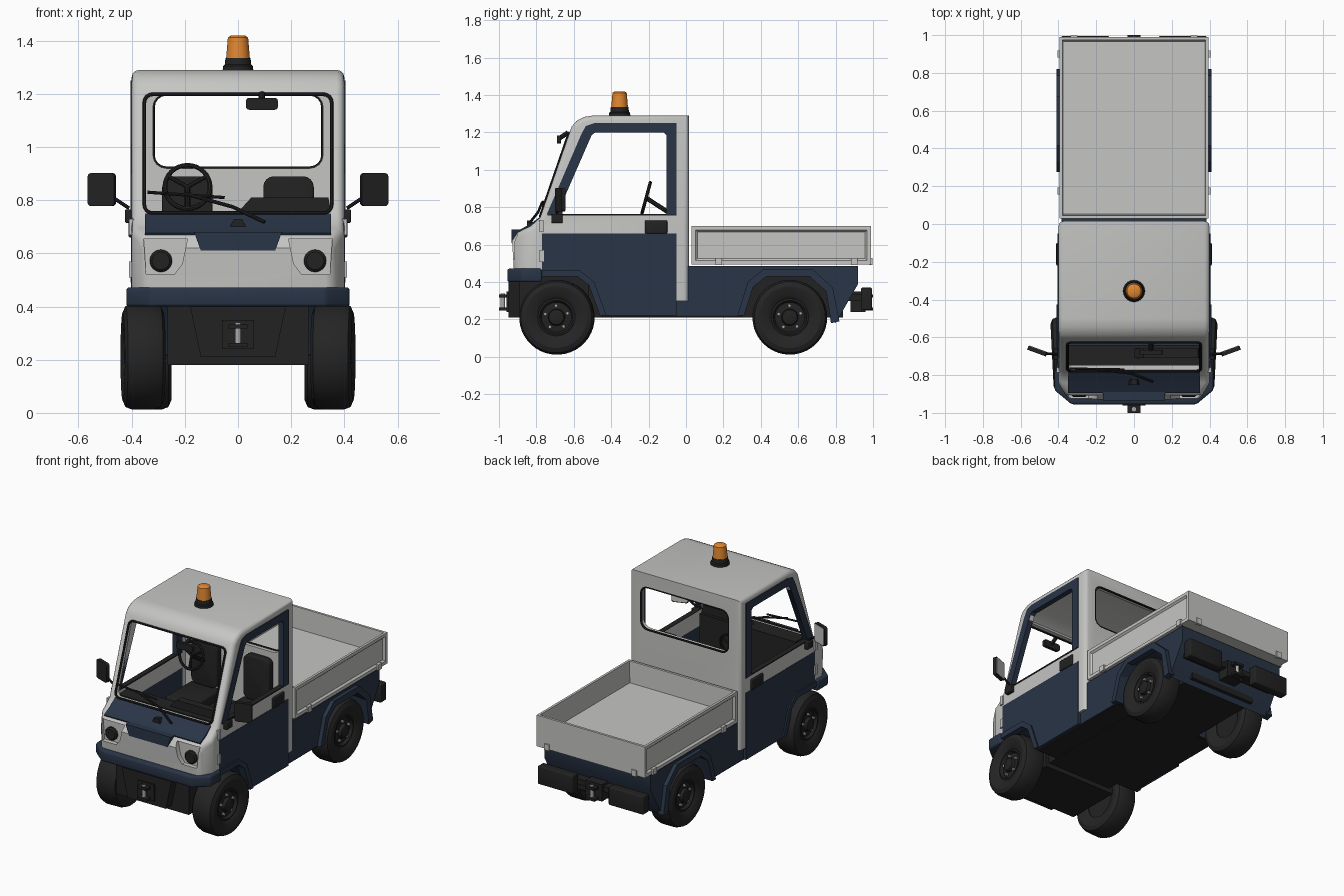
import bpy, bmesh, math
from mathutils import Matrix, Vector

if "Cube" in bpy.data.objects:
    bpy.data.objects.remove(bpy.data.objects["Cube"])

def mat(name, *c):
    m = bpy.data.materials.new(name)
    m.diffuse_color = (*c, 1)
    m.use_nodes = True
    m.node_tree.nodes["Principled BSDF"].inputs["Base Color"].default_value = m.diffuse_color
    return m

GREY = mat("light_grey_paint", 0.56, 0.56, 0.55)
BLUE = mat("navy_paint", 0.022, 0.035, 0.062)
BLACK = mat("black_plastic", 0.016, 0.016, 0.016)
RUBBER = mat("tyre_rubber", 0.018, 0.018, 0.018)
AMBER = mat("amber_lens", 0.75, 0.24, 0.03)
METAL = mat("bare_metal", 0.4, 0.4, 0.4)

def finish(name, bm, m):
    bmesh.ops.recalc_face_normals(bm, faces=bm.faces)
    me = bpy.data.meshes.new(name)
    bm.to_mesh(me)
    bm.free()
    if m:
        me.materials.append(m)
    o = bpy.data.objects.new(name, me)
    bpy.context.collection.objects.link(o)
    return o

def round_edges(bm, edges, r, seg=3):
    bmesh.ops.bevel(bm, geom=edges, offset=r, segments=seg, profile=0.5,
                    affect='EDGES', clamp_overlap=False)

def prism_bm(pts, axis, a, b):
    put = {'x': lambda p, d: (d, p[0], p[1]), 'y': lambda p, d: (p[0], d, p[1]),
           'z': lambda p, d: (p[0], p[1], d)}[axis]
    bm = bmesh.new()
    lo = [bm.verts.new(put(p, a)) for p in pts]
    hi = [bm.verts.new(put(p, b)) for p in pts]
    bm.faces.new(lo)
    bm.faces.new(hi)
    for i in range(len(pts)):
        j = (i + 1) % len(pts)
        bm.faces.new((lo[i], lo[j], hi[j], hi[i]))
    bmesh.ops.recalc_face_normals(bm, faces=bm.faces)
    return bm

def prism(name, pts, axis, a, b, m=None, r=0):
    bm = prism_bm(pts, axis, a, b)
    if r:
        round_edges(bm, [e for e in bm.edges if e.calc_face_angle(0) > 0.5], r)
    return finish(name, bm, m)

def box(name, x, y, z, m, r=0):
    return prism(name, [(x[0], y[0]), (x[1], y[0]), (x[1], y[1]), (x[0], y[1])], 'z', z[0], z[1], m, r)

def rrect(x0, x1, z0, z1, r, n=5):
    pts = []
    for cx, cz, a0 in ((x1-r, z1-r, 0), (x0+r, z1-r, 90), (x0+r, z0+r, 180), (x1-r, z0+r, 270)):
        for i in range(n):
            a = math.radians(a0 + 90*i/(n-1))
            pts.append((cx + r*math.cos(a), cz + r*math.sin(a)))
    return pts

def lathe(name, pts, m, loc, axis=(0, 0, 1), seg=32):
    bm = bmesh.new()
    q = Vector((0, 0, 1)).rotation_difference(Vector(axis))
    rings = []
    for r, h in pts:
        rings.append([bm.verts.new(q @ Vector((r*math.cos(2*math.pi*i/seg), r*math.sin(2*math.pi*i/seg), h))
                                   + Vector(loc)) for i in range(seg)])
    for A, B in zip(rings, rings[1:]):
        for i in range(seg):
            j = (i+1) % seg
            bm.faces.new((A[i], A[j], B[j], B[i]))
    bm.faces.new(rings[0])
    bm.faces.new(rings[-1])
    return finish(name, bm, m)

def tube(name, pts, r, m, cyclic=False):
    cu = bpy.data.curves.new(name, 'CURVE')
    cu.dimensions = '3D'
    cu.bevel_depth, cu.bevel_resolution, cu.use_fill_caps = r, 2, True
    s = cu.splines.new('POLY')
    s.points.add(len(pts)-1)
    for p, c in zip(s.points, pts):
        p.co = (*c, 1)
    s.use_cyclic_u = cyclic
    tmp = bpy.data.objects.new(name + "_path", cu)
    bpy.context.collection.objects.link(tmp)
    me = bpy.data.meshes.new_from_object(tmp.evaluated_get(bpy.context.evaluated_depsgraph_get()))
    bpy.data.objects.remove(tmp)
    me.materials.clear()
    me.materials.append(m)
    bpy.context.collection.objects.link(bpy.data.objects.new(name, me))

def cut(o, cutters):
    for c in cutters:
        md = o.modifiers.new("cut", 'BOOLEAN')
        md.operation, md.solver, md.object = 'DIFFERENCE', 'EXACT', c
        c.hide_render = True
    me = bpy.data.meshes.new_from_object(o.evaluated_get(bpy.context.evaluated_depsgraph_get()))
    o.modifiers.clear()
    o.data = me

# cab shell: side profile with rounded sides, tapered nose, then hollowed and windows cut
bm = prism_bm([(0.015, 0.30), (0.015, 1.29), (-0.50, 1.29), (-0.545, 1.283), (-0.585, 1.262), (-0.612, 1.23), (-0.78, 0.745),
               (-0.83, 0.70), (-0.90, 0.665), (-0.93, 0.62), (-0.92, 0.46), (-0.77, 0.46), (-0.77, 0.66),
               (-0.05, 0.66), (-0.05, 0.30)], 'x', -0.40, 0.40)
edges = []
for e in bm.edges:
    a, b = e.verts[0].co, e.verts[1].co
    mid = (a + b)/2
    if a.x*b.x > 0 and (mid.z > 0.665 or (mid.y < -0.85 and mid.z > 0.47)):
        edges.append(e)
round_edges(bm, edges, 0.028)
bmesh.ops.bisect_plane(bm, geom=bm.verts[:] + bm.edges[:] + bm.faces[:], plane_co=(0, -0.84, 0), plane_no=(0, 1, 0))
for v in bm.verts:
    if v.co.y < -0.841:
        v.co.x *= 1 - (-0.84 - v.co.y)*1.4
cab = finish("cab_shell", bm, GREY)
cavity = prism("cab_cavity_cutter", [(-0.02, 0.28), (-0.02, 1.26), (-0.50, 1.26), (-0.59, 1.21), (-0.745, 0.745),
               (-0.745, 0.46), (-0.45, 0.46), (-0.45, 0.28)], 'x', -0.37, 0.37)
cutters = [cavity,
    prism("side_window_cutter", [(-0.70, 0.762), (-0.10, 0.762), (-0.10, 1.205), (-0.495, 1.205)], 'x', -1, 1),
    prism("windscreen_cutter", rrect(-0.352, 0.352, 0.75, 1.2, 0.03), 'y', -1, -0.55),
    prism("rear_window_cutter", rrect(-0.32, 0.32, 0.92, 1.2, 0.05), 'y', -0.1, 0.1)]
for s in (1, -1):
    cutters.append(prism("headlight_recess_cutter", [(s*x, z) for x, z in
                   ((0.19, 0.655), (0.21, 0.56), (0.24, 0.52), (0.345, 0.52), (0.355, 0.655))], 'y', -1.1, -0.895))
cut(cab, cutters)

# lower cab body, hollow inside
body = prism("lower_cab_body", [(-0.77, 0.66), (-0.05, 0.66), (-0.05, 0.22), (-0.46, 0.22), (-0.52, 0.39),
             (-0.58, 0.44), (-0.77, 0.44)], 'x', -0.402, 0.402, BLUE)
cut(body, [cavity])
for c in cutters:
    bpy.data.objects.remove(c)
box("cab_floor", (-0.37, 0.37), (-0.45, -0.03), (0.275, 0.29), BLACK)

# rear body and bumper
prism("rear_body", [(-0.05, 0.485), (0.92, 0.485), (0.92, 0.39), (0.80, 0.18), (0.77, 0.22), (0.755, 0.35),
      (0.66, 0.44), (0.43, 0.44), (0.36, 0.38), (0.31, 0.22), (-0.05, 0.22)], 'x', -0.385, 0.385, BLUE)
prism("front_bumper", [(-0.42, -0.77), (-0.42, -0.88), (-0.33, -0.955), (0.33, -0.955), (0.42, -0.88), (0.42, -0.77)],
      'z', 0.40, 0.472, BLUE, 0.012)

# blue cowl and centre hood panel
prism("cowl_panel", [(-0.775, 0.752), (-0.837, 0.708), (-0.895, 0.677), (-0.885, 0.655), (-0.82, 0.69), (-0.76, 0.735)],
      'x', -0.35, 0.35, BLUE)
prism("hood_panel", [(-0.165, 0.68), (0.165, 0.68), (0.14, 0.61), (-0.14, 0.61)], 'y', -0.934, -0.89, BLUE)

# window seals
def screen(x, z):
    return (x, -0.782 + (z - 0.745)*0.345, z)
tube("windscreen_seal", [screen(x, z) for x, z in rrect(-0.352, 0.352, 0.752, 1.198, 0.03)], 0.007, BLACK, True)
tube("rear_window_seal", [(x, 0.01, z) for x, z in rrect(-0.32, 0.32, 0.92, 1.2, 0.05)], 0.007, BLACK, True)

# chassis
box("front_chassis", (-0.265, 0.265), (-0.89, -0.52), (0.18, 0.43), BLACK)
box("rear_chassis", (-0.24, 0.24), (-0.52, 0.84), (0.21, 0.44), BLACK)
box("underpan", (-0.38, 0.38), (-0.45, 0.30), (0.214, 0.225), BLACK)
prism("front_skid_plate", [(-0.18, 0.40), (0.18, 0.40), (0.14, 0.21), (-0.14, 0.21)], 'y', -0.95, -0.88, BLACK)

# cargo bed: open tray with recessed side panels
bm = prism_bm([(-0.395, 0.03), (0.395, 0.03), (0.395, 0.99), (-0.395, 0.99)], 'z', 0.495, 0.70)
top = [f for f in bm.faces if f.normal.z > 0.9]
sides = [f for f in bm.faces if abs(f.normal.x) > 0.9]
bmesh.ops.inset_region(bm, faces=top, thickness=0.022)
bmesh.ops.inset_region(bm, faces=top, thickness=0.01, depth=-0.14)
bmesh.ops.inset_region(bm, faces=sides, thickness=0.03)
bmesh.ops.inset_region(bm, faces=sides, thickness=0.015, depth=-0.012)
bed = finish("cargo_bed", bm, GREY)

# towing hitches, front and rear
for n, s in (("front", -1), ("rear", 1)):
    box(n + "_hitch_block", (-0.06, 0.06), sorted((s*0.88, s*0.96)), (0.24, 0.35), BLACK)
    for z in (0.255, 0.325):
        box(n + "_hitch_plate", (-0.035, 0.035), sorted((s*0.94, s)), (z-0.008, z+0.008), BLACK)
    lathe(n + "_hitch_pin", [(0.012, 0.25), (0.012, 0.34)], METAL, (0, s*0.98, 0), seg=12)
box("rear_hitch_beam", (-0.34, 0.34), (0.86, 0.945), (0.30, 0.335), BLACK)

flares = {"front_fender_flare": [(-0.46, 0.22), (-0.52, 0.385), (-0.58, 0.43), (-0.77, 0.43), (-0.85, 0.40), (-0.85, 0.44),
                                 (-0.78, 0.465), (-0.57, 0.465), (-0.49, 0.40), (-0.425, 0.22)],
          "rear_fender_flare": [(0.31, 0.22), (0.36, 0.375), (0.43, 0.43), (0.66, 0.43), (0.75, 0.35), (0.775, 0.18), (0.82, 0.19),
                                (0.785, 0.37), (0.675, 0.47), (0.415, 0.47), (0.33, 0.40), (0.275, 0.22)]}
door_frame = [(-0.745, 0.76), (-0.56, 1.19), (-0.535, 1.235), (-0.49, 1.25), (-0.05, 1.25), (-0.05, 0.76),
              (-0.105, 0.76), (-0.105, 1.185), (-0.12, 1.2), (-0.485, 1.2), (-0.505, 1.185), (-0.69, 0.76)]
tyre = [(0.098, 0), (0.10, -0.055), (0.12, -0.07), (0.165, -0.077), (0.19, -0.066), (0.20, -0.04), (0.20, 0.04),
        (0.19, 0.066), (0.165, 0.077), (0.12, 0.07), (0.10, 0.055), (0.098, 0.01)]
rim = [(0.10, -0.05), (0.10, 0.055), (0.09, 0.058), (0.08, 0.04), (0.045, 0.045), (0.04, 0.065), (0.025, 0.07)]

for s, side in ((1, "right"), (-1, "left")):
    def sx(a, b):
        return sorted((s*a, s*b))
    for n, pts in flares.items():
        prism(side + "_" + n, pts, 'x', *sx(0.37, 0.411), BLUE)
    prism(side + "_door_frame", door_frame, 'x', *sx(0.37, 0.405), BLUE)
    box(side + "_window_sill", sx(0.37, 0.404), (-0.74, -0.05), (0.757, 0.765), BLACK)
    box(side + "_door_handle", sx(0.39, 0.412), (-0.22, -0.10), (0.66, 0.73), BLACK, 0.006)
    for z in (0.54, 0.70):
        box(side + "_door_hinge", sx(0.39, 0.41), (-0.785, -0.76), (z-0.03, z+0.03), GREY)
    # headlights
    lathe(side + "_headlight", [(0.042, -0.01), (0.042, 0.012), (0.033, 0.02)], BLACK, (s*0.29, -0.895, 0.572), (0, -1, 0))
    # wheels
    for n, x, y in (("front", 0.357, -0.69), ("rear", 0.328, 0.555)):
        ax = Vector((s, -0.05 if n == "front" else 0, 0)).normalized()
        c = Vector((s*x, y, 0.212))
        lathe(f"{side}_{n}_tyre", tyre, RUBBER, c, ax, 40)
        lathe(f"{side}_{n}_rim", rim, BLACK, c, ax)
        for i in range(5):
            a = math.radians(72*i + 20)
            p = c + Vector((0.05*s*math.cos(a)*0.05, 0.062*math.cos(a), 0.062*math.sin(a)))
            lathe(f"{side}_{n}_wheel_bolt", [(0.009, 0.03), (0.009, 0.056)], METAL, p, ax, 8)
    # door mirror
    box(side + "_mirror_bracket", sx(0.39, 0.425), (-0.72, -0.66), (0.715, 0.765), BLACK, 0.005)
    tube(side + "_mirror_arm", [(s*0.41, -0.69, 0.77), (s*0.47, -0.685, 0.81), (s*0.51, -0.675, 0.84)], 0.007, BLACK)
    rot = Matrix.Translation((s*0.512, -0.672, 0.84)) @ Matrix.Rotation(s*0.35, 4, 'Z')
    prism(side + "_mirror_housing", rrect(-0.053, 0.053, -0.062, 0.062, 0.014), 'y', -0.012, 0.010, BLACK).matrix_world = rot
    prism(side + "_mirror_face", rrect(-0.047, 0.047, -0.056, 0.056, 0.012), 'y', 0.006, 0.013, GREY).matrix_world = rot
    # rear bumper pads and bed latches
    box(side + "_rear_bumper_pad", sx(0.13, 0.385), (0.935, 0.995), (0.25, 0.37), BLACK, 0.008)
    for y in (0.175, 0.90):
        box(side + "_bed_latch", sx(0.385, 0.405), (y-0.018, y+0.018), (0.49, 0.528), GREY)
    box(side + "_tailgate_hinge", sx(0.30, 0.335), (0.98, 0.998), (0.49, 0.53), GREY)
    # seats
    prism(side + "_seat_back", rrect(s*0.19-0.095, s*0.19+0.095, 0.60, 0.89, 0.04), 'y', -0.085, -0.035, BLACK, 0.008)
    box(side + "_seat_cushion", (s*0.19-0.11, s*0.19+0.11), (-0.33, -0.05), (0.53, 0.60), BLACK, 0.015)
box("seat_base", (-0.34, 0.34), (-0.30, -0.03), (0.285, 0.53), BLACK)

# dashboard
box("dashboard", (-0.35, 0.35), (-0.75, -0.64), (0.46, 0.757), BLACK)
prism("dash_binnacle", [(0.0, 0.755), (0.35, 0.755), (0.34, 0.81), (0.05, 0.81)], 'y', -0.71, -0.66, BLACK)

# steering wheel, spokes and column
C = Vector((-0.19, -0.213, 0.85))
def on_wheel(a, r):
    return C + Vector((r*math.cos(a), 0.26*r*math.sin(a), 0.96*r*math.sin(a)))
tube("steering_wheel_rim", [on_wheel(i*math.pi/16, 0.085) for i in range(32)], 0.009, BLACK, True)
for i in range(3):
    tube("steering_wheel_spoke", [C, on_wheel(math.radians(30 + 120*i), 0.085)], 0.008, BLACK)
tube("steering_column", [C, (-0.19, -0.09, 0.77)], 0.012, BLACK)

# wipers and mirror above the windscreen
tube("wiper_blade", [(-0.34, -0.765, 0.83), (-0.2, -0.768, 0.82), (-0.05, -0.77, 0.81)], 0.006, BLACK)
tube("wiper_arm", [(-0.2, -0.77, 0.825), (-0.02, -0.79, 0.775), (0.10, -0.835, 0.718)], 0.007, BLACK)
prism("wiper_nozzle", [(-0.03, 0.70), (0.03, 0.70), (0.015, 0.73), (-0.015, 0.73)], 'y', -0.85, -0.82, BLACK)
prism("centre_mirror", rrect(0.03, 0.15, 1.14, 1.185, 0.012), 'y', -0.69, -0.668, BLACK)
tube("centre_mirror_arm", [(0.09, -0.675, 1.17), (0.09, -0.63, 1.20)], 0.012, BLACK)

# roof beacon
lathe("beacon_base", [(0.058, 1.285), (0.056, 1.305), (0.05, 1.31), (0.047, 1.335)], BLACK, (0, -0.355, 0))
lathe("beacon_lens", [(0.045, 1.33), (0.038, 1.412), (0.025, 1.42)], AMBER, (0, -0.355, 0))

# smooth shading with crisp edges, except the softly blended bed floor
for o in bpy.context.scene.objects:
    o.select_set(o.type == 'MESH')
bpy.context.view_layer.objects.active = cab
bpy.ops.object.shade_smooth_by_angle(angle=math.radians(32))
for e in bed.data.edges:
    if any(abs(bed.data.vertices[i].co.z - 0.56) < 0.002 and abs(bed.data.vertices[i].co.x) < 0.37 for i in e.vertices):
        e.use_edge_sharp = False
